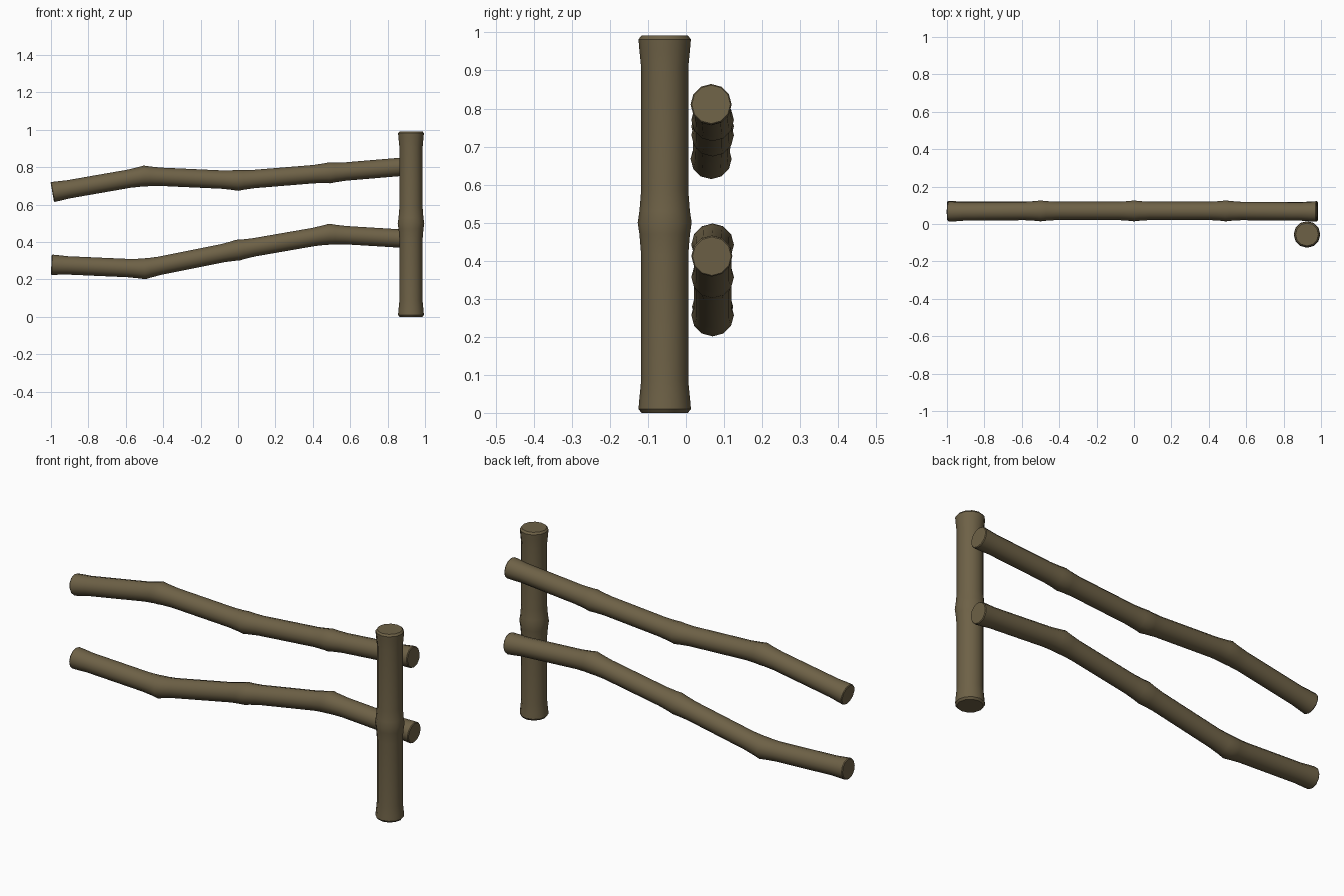
import bpy, bmesh, math
from mathutils import Vector

if "Cube" in bpy.data.objects:
    bpy.data.objects.remove(bpy.data.objects["Cube"])

SIDES = 12

wood = bpy.data.materials.new("weathered brown wood")
wood.diffuse_color = (0.155, 0.12, 0.062, 1)
wood.use_nodes = True
wood.node_tree.nodes["Principled BSDF"].inputs["Base Color"].default_value = wood.diffuse_color


def log(name, nodes, waist, knot, end, reach=0.085, cap=0.01):
    """Round log through the nodes, swelling to a knot at each inner node and flaring at the ends."""
    pts = [Vector(p) for p in nodes]
    dirs = [(b - a).normalized() for a, b in zip(pts, pts[1:])]
    last = len(dirs) - 1
    rings = []                                   # centre, direction, radius
    for i, d in enumerate(dirs):
        a, b = pts[i], pts[i + 1]
        if i == 0:                               # rounded, flared start
            rings += [(a, d, end - cap * 0.8), (a + d * cap, d, end), (a + d * 0.035, d, end * 0.97)]
        else:                                    # knot at a bend
            mid = (dirs[i - 1] + d).normalized()
            rings.append((a, mid, knot))
            rings.append((a + d * 0.03, (mid + d).normalized(), waist + (knot - waist) * 0.5))
        rings += [(a + d * reach, d, waist), (b - d * reach, d, waist)]
        if i == last:                            # rounded, flared finish
            rings += [(b - d * 0.035, d, end * 0.97), (b - d * cap, d, end), (b, d, end - cap * 0.8)]
        else:
            mid = (d + dirs[i + 1]).normalized()
            rings.append((b - d * 0.03, (mid + d).normalized(), waist + (knot - waist) * 0.5))

    bm = bmesh.new()
    side = Vector((0, 1, 0))
    loops = []
    for c, d, r in rings:
        up = d.cross(side).normalized()
        loops.append([bm.verts.new(c + (up * math.cos(t) + side * math.sin(t)) * r)
                      for t in (2 * math.pi * k / SIDES for k in range(SIDES))])
    for p, q in zip(loops, loops[1:]):
        for k in range(SIDES):
            n = (k + 1) % SIDES
            bm.faces.new((p[k], p[n], q[n], q[k]))
    bm.faces.new(loops[0])
    bm.faces.new(loops[-1])
    bmesh.ops.recalc_face_normals(bm, faces=bm.faces)
    mesh = bpy.data.meshes.new(name)
    bm.to_mesh(mesh)
    bm.free()
    mesh.materials.append(wood)
    obj = bpy.data.objects.new(name, mesh)
    bpy.context.collection.objects.link(obj)
    bpy.context.view_layer.objects.active = obj
    obj.select_set(True)
    bpy.ops.object.shade_smooth_by_angle(angle=math.radians(40))
    obj.select_set(False)


# upright post
log("fence_post", [(0.925, -0.056, 0), (0.925, -0.056, 0.5), (0.925, -0.056, 0.992)],
    waist=0.062, knot=0.071, end=0.069)

# crooked rails behind the post
log("upper_rail", [(-0.993, 0.066, 0.667), (-0.5, 0.07, 0.753), (0, 0.07, 0.73),
                   (0.49, 0.07, 0.77), (0.978, 0.066, 0.811)],
    waist=0.049, knot=0.056, end=0.054, cap=0.004)
log("lower_rail", [(-0.998, 0.07, 0.279), (-0.5, 0.07, 0.257), (0, 0.07, 0.357),
                   (0.49, 0.07, 0.442), (0.982, 0.068, 0.412)],
    waist=0.049, knot=0.056, end=0.054, cap=0.004)
